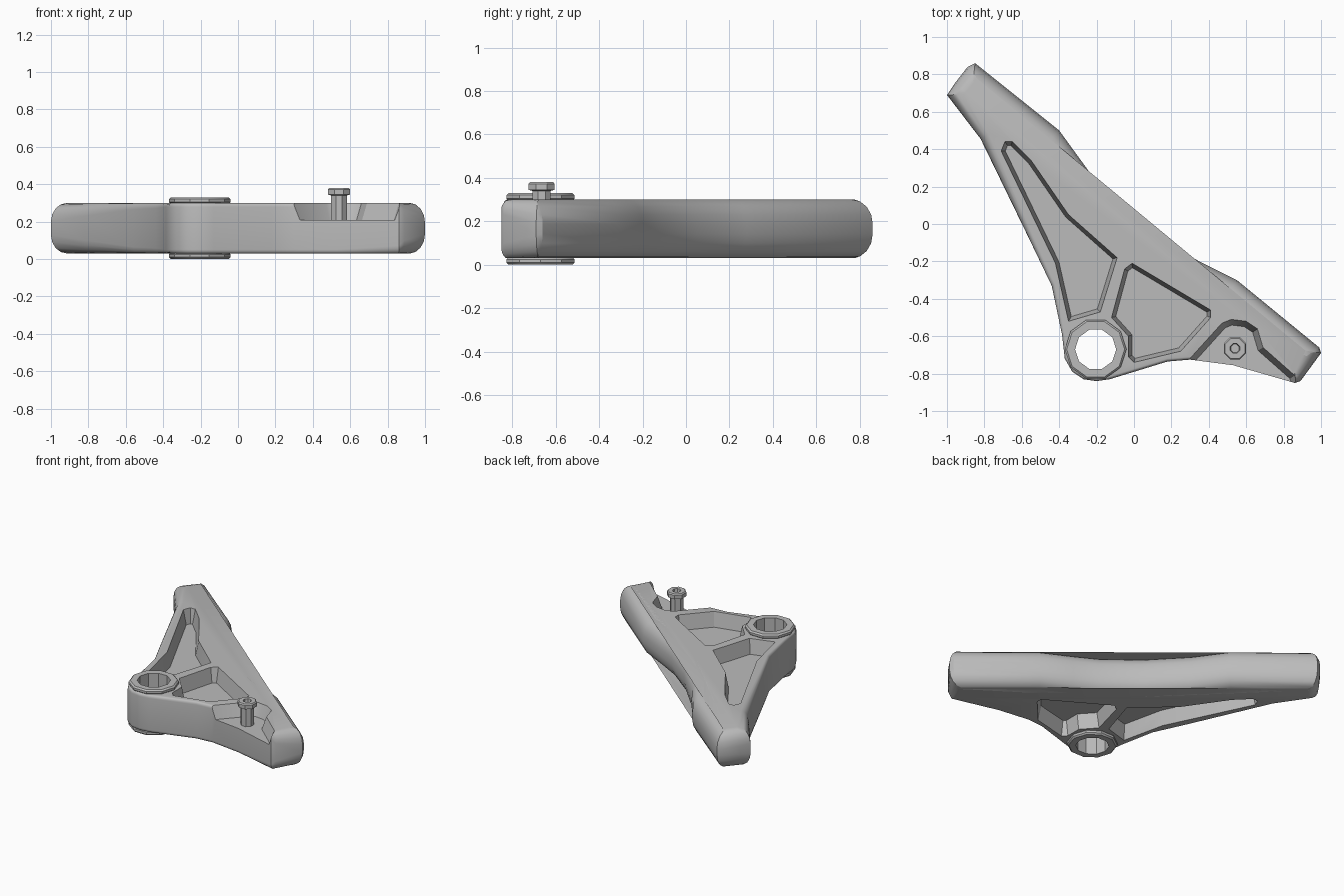
import bpy, bmesh, math
from mathutils import Vector

cube = bpy.data.objects.get("Cube")
if cube:
    bpy.data.objects.remove(cube, do_unlink=True)

grey = bpy.data.materials.new("plain_grey")
grey.use_nodes = True
grey.diffuse_color = (0.5, 0.5, 0.5, 1)
shader = next(n for n in grey.node_tree.nodes if n.type == 'BSDF_PRINCIPLED')
shader.inputs["Base Color"].default_value = grey.diffuse_color

BOTTOM, TOP = 0.03, 0.30
MIDDLE, HALF = (BOTTOM + TOP) / 2, (TOP - BOTTOM) / 2


def loft(name, rings, closed=False):
    """Skin a list of equal-length rings; cap the ends unless closed."""
    bm = bmesh.new()
    loops = [[bm.verts.new(p) for p in ring] for ring in rings]
    pairs = list(zip(loops, loops[1:]))
    if closed:
        pairs.append((loops[-1], loops[0]))
    else:
        bm.faces.new(loops[0])
        bm.faces.new(loops[-1])
    for a, b in pairs:
        for i in range(len(a)):
            j = (i + 1) % len(a)
            bm.faces.new((a[i], a[j], b[j], b[i]))
    bmesh.ops.recalc_face_normals(bm, faces=bm.faces)
    mesh = bpy.data.meshes.new(name)
    bm.to_mesh(mesh)
    bm.free()
    mesh.materials.append(grey)
    obj = bpy.data.objects.new(name, mesh)
    bpy.context.collection.objects.link(obj)
    return obj


def inward(points):
    """Mitred inward direction at each corner of a clockwise outline."""
    pts = [Vector(p) for p in points]
    result = []
    for i, p in enumerate(pts):
        before = (p - pts[i - 1]).normalized()
        after = (pts[(i + 1) % len(pts)] - p).normalized()
        n1 = Vector((before.y, -before.x))
        n2 = Vector((after.y, -after.x))
        result.append((n1 + n2) / (1 + n1.dot(n2)))
    return result


def revolve(name, centre, profile, sides, turn=0, closed=False):
    rings = []
    for radius, z in profile:
        angles = [turn + math.tau * i / sides for i in range(sides)]
        rings.append([(centre[0] + radius * math.cos(a),
                       centre[1] + radius * math.sin(a), z) for a in angles])
    return loft(name, rings, closed)


def activate(obj):
    bpy.ops.object.select_all(action='DESELECT')
    obj.select_set(True)
    bpy.context.view_layer.objects.active = obj


def cut(target, cutter):
    cutter.hide_render = True
    mod = target.modifiers.new("cut", 'BOOLEAN')
    mod.operation = 'DIFFERENCE'
    mod.solver = 'EXACT'
    mod.object = cutter
    activate(target)
    bpy.ops.object.modifier_apply(modifier=mod.name)
    bpy.data.objects.remove(cutter, do_unlink=True)


def tapered_cutter(points, mouth, floor, taper):
    tips = [Vector(p) + n * taper for p, n in zip(points, inward(points))]
    outside = mouth + (0.02 if mouth > floor else -0.02)
    return loft("cutter", [[(*p, outside) for p in points],
                           [(*p, mouth) for p in points],
                           [(*p, floor) for p in tips]])


# Lever body: x, y and edge rounding of each corner, clockwise
outline = [
    (-1.0, 0.69, 0.07), (-0.96, 0.75, 0.075), (-0.89, 0.84, 0.08),
    (-0.85, 0.86, 0.08), (-0.4, 0.5, 0.08), (-0.24, 0.28, 0.08),
    (-0.02, 0.05, 0.08), (0.2, -0.12, 0.08), (0.35, -0.2, 0.08),
    (0.55, -0.3, 0.08), (0.99, -0.66, 0.08), (1.0, -0.69, 0.075),
    (0.89, -0.84, 0.05), (0.86, -0.85, 0.03), (0.53, -0.755, 0.015),
    (0.3, -0.725, 0.015), (0.18, -0.735, 0.015), (-0.13, -0.83, 0.015),
    (-0.2, -0.84, 0.015), (-0.27, -0.83, 0.015), (-0.33, -0.79, 0.015),
    (-0.37, -0.72, 0.015), (-0.385, -0.59, 0.015), (-0.44, -0.33, 0.02),
    (-0.56, -0.08, 0.025), (-0.82, 0.455, 0.05)]
corners = [Vector(p[:2]) for p in outline]
normals = inward(corners)


def body_ring(angle, side):
    ring = []
    for p, n, (_, _, r) in zip(corners, normals, outline):
        rise = min(r * 1.4, HALF - 0.01)
        q = p + n * r * (1 - math.cos(angle))
        ring.append((q.x, q.y, MIDDLE + side * (HALF - rise * (1 - math.sin(angle)))))
    return ring


steps = [math.pi / 2 * i / 4 for i in range(5)]
body = loft("lever_body", [body_ring(a, -1) for a in reversed(steps)]
            + [body_ring(a, 1) for a in steps])

# Two pockets, sunk from above and below to leave a central web
long_pocket = [(-0.71, 0.39), (-0.69, 0.44), (-0.65, 0.44), (-0.55, 0.34),
               (-0.35, 0.05), (-0.09, -0.18), (-0.18, -0.47),
               (-0.35, -0.52), (-0.42, -0.21)]
short_pocket = [(-0.05, -0.24), (-0.01, -0.21), (0.41, -0.46), (0.41, -0.5),
                (0.25, -0.68), (0, -0.74), (-0.03, -0.71), (-0.03, -0.6),
                (-0.12, -0.5)]
for pocket in (long_pocket, short_pocket):
    for side in (-1, 1):
        cut(body, tapered_cutter(pocket, MIDDLE + side * HALF, MIDDLE + side * 0.03, 0.02))

# Open recess around the bolt
recess = [(0.28, -0.74), (0.47, -0.53), (0.52, -0.51), (0.6, -0.52),
          (0.66, -0.56), (0.69, -0.66), (0.86, -0.81), (0.9, -0.95), (0.28, -0.95)]
cut(body, tapered_cutter(recess, TOP, 0.21, 0.03))

# Pivot bushing through the body
pivot = (-0.205, -0.67)
cut(body, revolve("cutter", pivot, [(0.13, -0.1), (0.13, 0.5)], 10))
upper = [(0.11, TOP + 0.03), (0.155, TOP + 0.03), (0.165, TOP + 0.02),
         (0.165, TOP + 0.005), (0.155, TOP - 0.005)]
lower = [(r, 2 * MIDDLE - z) for r, z in reversed(upper)]
bushing = revolve("pivot_bushing", pivot, upper + lower, 10, closed=True)

# Adjuster bolt with a socket in its head
bolt = revolve("adjuster_bolt", (0.54, -0.665),
               [(0.045, 0.2), (0.045, 0.34), (0.065, 0.345), (0.065, 0.372),
                (0.058, 0.38), (0.028, 0.38), (0.024, 0.35)], 8, math.pi / 8)

for obj in (body, bushing, bolt):
    activate(obj)
    bpy.ops.object.shade_smooth_by_angle(angle=math.radians(30))
